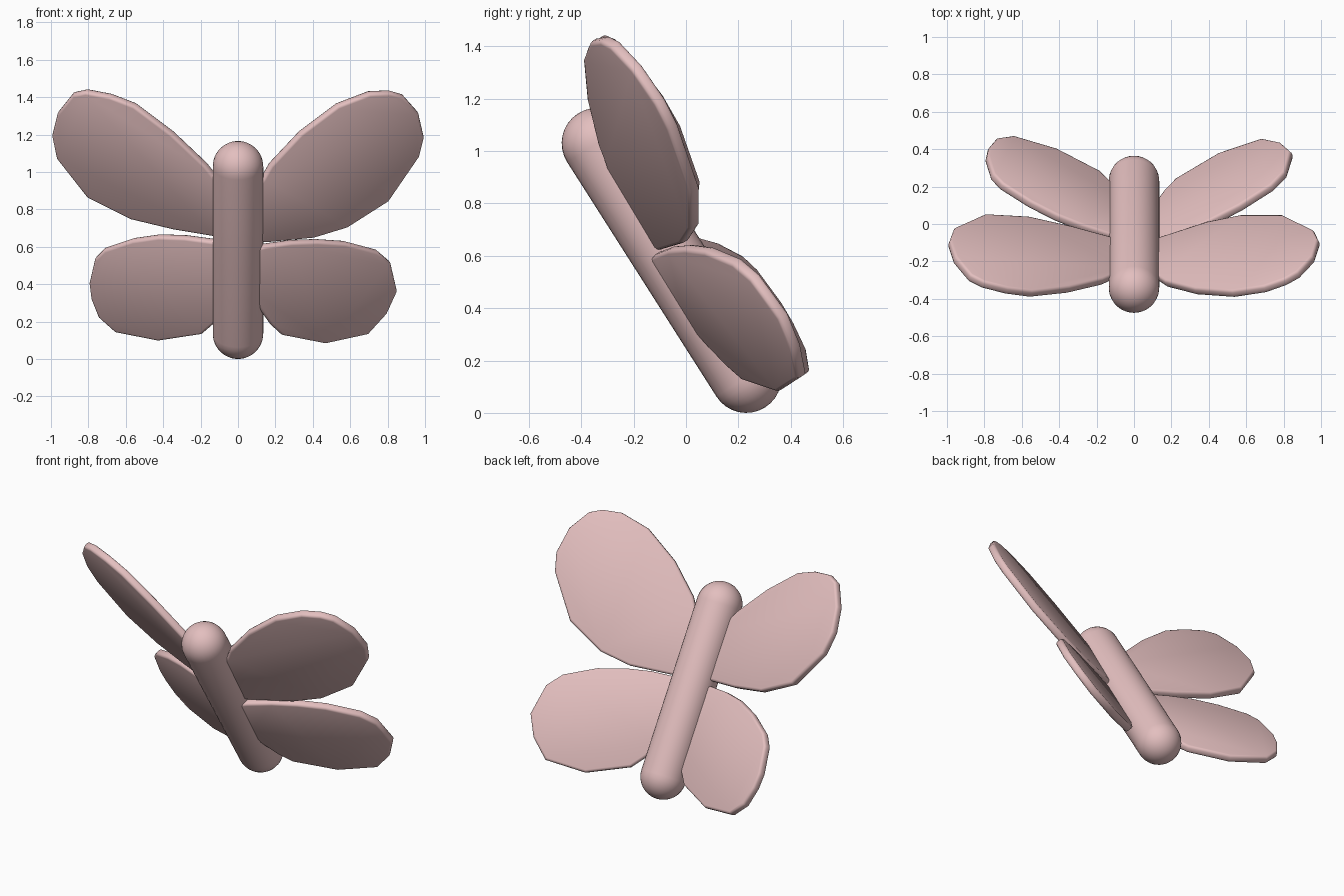
import bpy, bmesh, math
from mathutils import Vector

if "Cube" in bpy.data.objects:
    bpy.data.objects.remove(bpy.data.objects["Cube"])

mat = bpy.data.materials.new("soft_pink")
mat.diffuse_color = (0.77, 0.52, 0.52, 1)
mat.use_nodes = True
mat.node_tree.nodes["Principled BSDF"].inputs["Base Color"].default_value = mat.diffuse_color


def make_object(name, bm):
    bmesh.ops.recalc_face_normals(bm, faces=bm.faces[:])
    mesh = bpy.data.meshes.new(name)
    bm.to_mesh(mesh)
    bm.free()
    mesh.materials.append(mat)
    mesh.shade_smooth()
    obj = bpy.data.objects.new(name, mesh)
    bpy.context.collection.objects.link(obj)
    return obj


# Body: capsule lathed around z, then leaned forward
def make_body(low, high, r, steps=8):
    half = (high - low).length / 2
    arc = [math.pi / 2 * i / steps for i in range(steps + 1)]
    prof = [(r * math.sin(a), -half - r * math.cos(a)) for a in arc]
    prof += [(x, -z) for x, z in reversed(prof)]
    bm = bmesh.new()
    verts = [bm.verts.new((x, 0, z)) for x, z in prof]
    edges = [bm.edges.new(p) for p in zip(verts, verts[1:])]
    bmesh.ops.spin(bm, geom=verts + edges, cent=(0, 0, 0), axis=(0, 0, 1),
                   angle=math.tau, steps=32, use_merge=True)
    bmesh.ops.remove_doubles(bm, verts=bm.verts[:], dist=1e-4)
    obj = make_object("body", bm)
    obj.location = (low + high) / 2
    obj.rotation_euler = (high - low).to_track_quat('Z', 'Y').to_euler()


# Wing: front outline (|x|, z) projected on the plane y = a + b|x| + cz
def make_wing(name, side, plane, outline):
    a, b, c = plane
    bm = bmesh.new()
    bm.faces.new([bm.verts.new((side * x, a + b * x + c * z, z)) for x, z in outline])
    obj = make_object(name, bm)
    solid = obj.modifiers.new("thickness", 'SOLIDIFY')
    solid.thickness, solid.offset = 0.048, 0
    bevel = obj.modifiers.new("round_rim", 'BEVEL')
    bevel.width, bevel.segments = 0.014, 2
    bevel.limit_method, bevel.angle_limit = 'ANGLE', math.radians(50)


make_body(Vector((0, 0.23, 0.135)), Vector((0, -0.34, 1.03)), 0.135)

make_wing("upper_right_wing", 1, (0.239, 0.38, -0.60), [
    (0.06, 0.64), (0.06, 0.88), (0.13, 0.97), (0.17, 1.04), (0.33, 1.21), (0.53, 1.36),
    (0.70, 1.425), (0.81, 1.43), (0.88, 1.41), (0.96, 1.32), (0.99, 1.19),
    (0.965, 1.09), (0.80, 0.85), (0.58, 0.71), (0.40, 0.655), (0.14, 0.63)])
make_wing("upper_left_wing", -1, (0.30, 0.38, -0.65), [
    (0.06, 0.66), (0.06, 0.90), (0.13, 0.99), (0.17, 1.04), (0.35, 1.21), (0.55, 1.36),
    (0.68, 1.41), (0.81, 1.435), (0.88, 1.42), (0.96, 1.32), (0.99, 1.20),
    (0.965, 1.08), (0.80, 0.87), (0.57, 0.755), (0.34, 0.70), (0.13, 0.665)])
make_wing("lower_right_wing", 1, (0.205, 0.47, -0.62), [
    (0.06, 0.59), (0.14, 0.61), (0.28, 0.63), (0.42, 0.635), (0.57, 0.625), (0.74, 0.58),
    (0.81, 0.52), (0.845, 0.37), (0.79, 0.25), (0.69, 0.14), (0.46, 0.09),
    (0.23, 0.135), (0.17, 0.19), (0.12, 0.26), (0.06, 0.36)])
make_wing("lower_left_wing", -1, (0.28, 0.42, -0.64), [
    (0.06, 0.61), (0.13, 0.635), (0.28, 0.655), (0.42, 0.66), (0.56, 0.64), (0.71, 0.59),
    (0.76, 0.54), (0.79, 0.41), (0.78, 0.33), (0.74, 0.23), (0.65, 0.15),
    (0.42, 0.105), (0.19, 0.14), (0.12, 0.20), (0.06, 0.30)])
